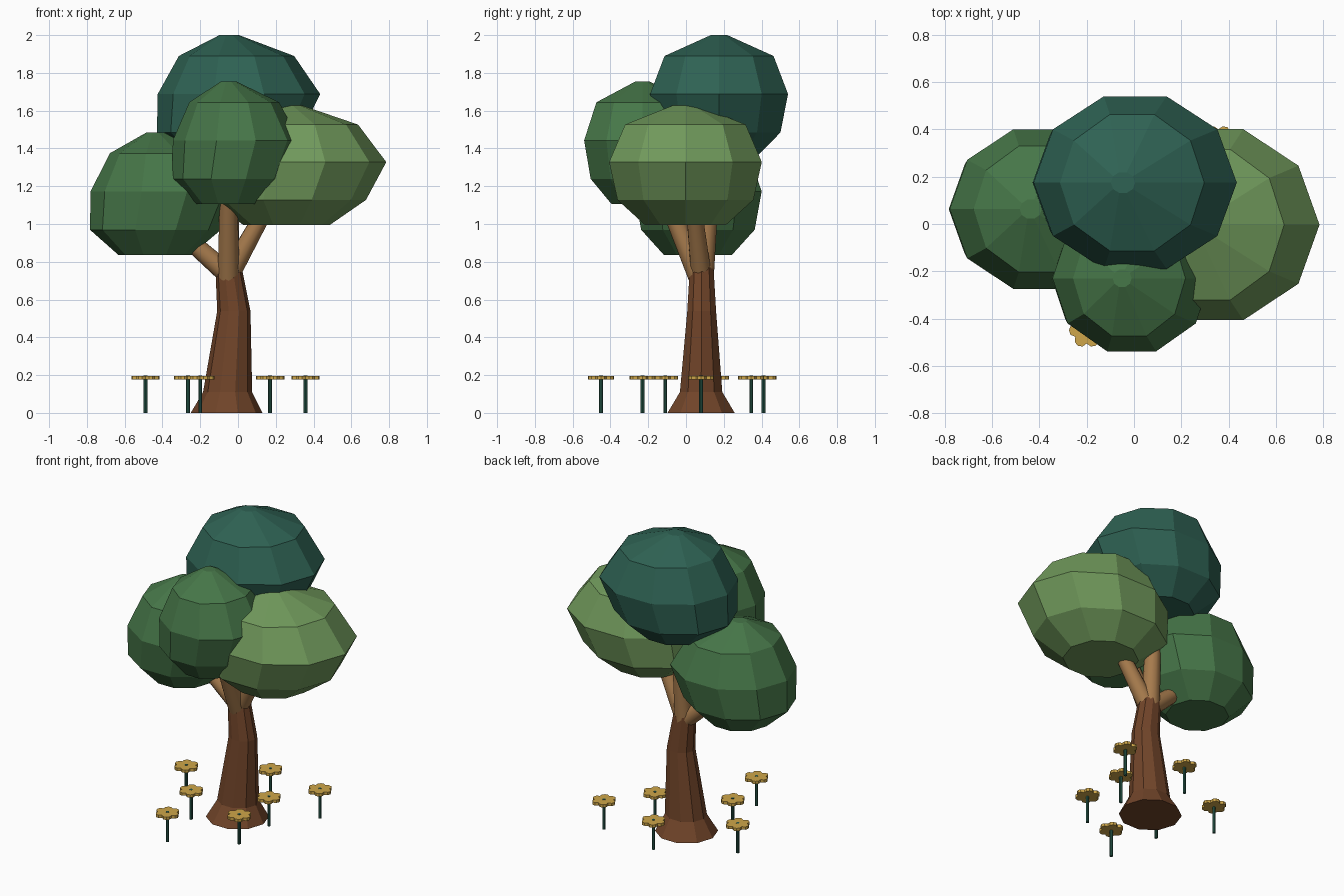
import bpy, bmesh, math
from mathutils import Vector

if "Cube" in bpy.data.objects:
    bpy.data.objects.remove(bpy.data.objects["Cube"])


def lin(rgb):
    return [(c / 255) ** 2.2 for c in rgb] + [1]


def material(name, rgb):
    m = bpy.data.materials.new(name)
    m.diffuse_color = lin(rgb)
    m.use_nodes = True
    m.node_tree.nodes["Principled BSDF"].inputs["Base Color"].default_value = m.diffuse_color
    return m


TEAL = material("teal_leaf", (50, 98, 84))
GREEN = material("green_leaf", (72, 118, 74))
LIME = material("lime_leaf", (112, 152, 92))
BARK = material("bark", (112, 70, 45))
WOOD = material("light_wood", (165, 122, 78))
GOLD = material("petal_gold", (205, 165, 75))
STEM = material("stem_green", (45, 92, 78))


def loft(name, rings, mat):
    """Skin a stack of closed point rings and cap both ends."""
    bm = bmesh.new()
    loops = [[bm.verts.new(p) for p in ring] for ring in rings]
    n = len(loops[0])
    for a, b in zip(loops, loops[1:]):
        for i in range(n):
            j = (i + 1) % n
            bm.faces.new((a[i], a[j], b[j], b[i]))
    bm.faces.new(loops[0][::-1])
    bm.faces.new(loops[-1])
    bmesh.ops.recalc_face_normals(bm, faces=bm.faces)
    me = bpy.data.meshes.new(name)
    bm.to_mesh(me)
    bm.free()
    me.materials.append(mat)
    ob = bpy.data.objects.new(name, me)
    bpy.context.collection.objects.link(ob)
    return ob


def ring(cx, cy, z, rx, ry, n=10):
    return [(cx + rx * math.cos(math.tau * i / n),
             cy + ry * math.sin(math.tau * i / n), z) for i in range(n)]


# Foliage: ten-sided clumps sharing one slightly lopsided profile
# (height fraction, x shift, x radius, y radius)
PROFILE = [(0, -.13, .49, .53), (.207, -.12, .89, .89), (.52, 0, 1, 1),
           (.83, -.03, .71, .79), (1, -.12, .12, .12)]


def foliage(name, cx, cy, z0, z1, rx, ry, mat):
    loft(name, [ring(cx + s * rx, cy, z0 + f * (z1 - z0), a * rx, b * ry)
                for f, s, a, b in PROFILE], mat)


foliage("top_foliage", .005, .175, 1.35, 2.0, .43, .384, TEAL)
foliage("front_foliage", -.01, -.23, 1.105, 1.755, .335, .325, GREEN)
foliage("left_foliage", -.39, .063, .835, 1.485, .39, .355, GREEN)
foliage("right_foliage", .318, -.003, .995, 1.635, .467, .425, LIME)

# Trunk with flared foot
loft("trunk", [ring(-.06, .08, 0, .19, .187), ring(-.055, .08, .11, .13, .118),
               ring(-.022, .083, .54, .088, .08), ring(-.05, .083, .77, .07, .066)], BARK)


# Branches: tapered rods into each clump
def branch(name, start, end, r0, r1, n=12):
    a, b = Vector(start), Vector(end)
    q = (b - a).to_track_quat('Z', 'Y')
    rings = [[p + q @ Vector(c) for c in ring(0, 0, 0, r, r, n)]
             for p, r in ((a, r0), (b, r1))]
    ob = loft(name, rings, WOOD)
    for p in ob.data.polygons:
        p.use_smooth = len(p.vertices) == 4


branch("left_branch", (-.06, .085, .74), (-.30, .07, .95), .055, .045)
branch("right_branch", (-.04, .08, .74), (.16, .04, 1.10), .055, .042)
branch("front_branch", (-.05, .07, .72), (-.05, -.13, 1.20), .058, .045)
branch("back_branch", (-.05, .09, .72), (-.04, .15, 1.45), .058, .04)


# Flowers: six-lobed flat heads on thin stems
def petal_ring(x, y, z):
    pts = []
    for i in range(24):
        r = (.056, .071, .075, .071)[i % 4]
        t = math.tau * i / 24 + math.pi / 6
        pts.append((x + r * math.cos(t), y + r * math.sin(t), z))
    return pts


SPOTS = [(-.49, .16), (-.265, -.11), (-.2, -.45), (.17, .08),
         (.17, -.23), (.357, .345), (-.05, .41)]
for k, (x, y) in enumerate(SPOTS, 1):
    loft(f"flower_head_{k}", [petal_ring(x, y, .176), petal_ring(x, y, .195)], GOLD)
    loft(f"flower_stem_{k}", [ring(x, y, 0, .01, .01, 8), ring(x, y, .197, .01, .01, 8)], STEM)
